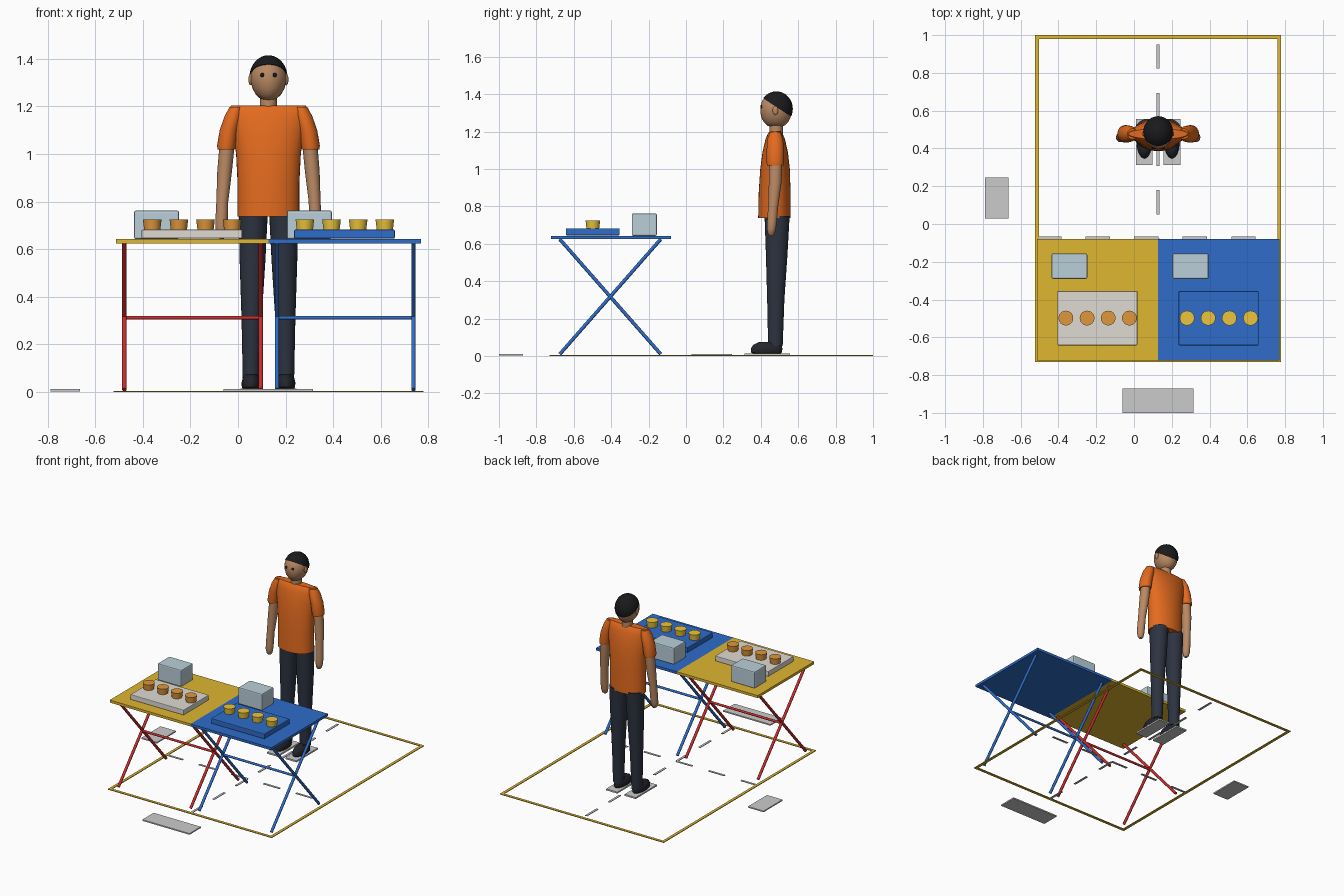
import bpy, bmesh
from math import cos, sin, pi, radians
from mathutils import Vector

if "Cube" in bpy.data.objects:
    bpy.data.objects.remove(bpy.data.objects["Cube"])

mats = {}
def material(name, rgb):
    """Material from display colour 0-255."""
    m = bpy.data.materials.new(name)
    m.diffuse_color = [(c / 255) ** 2.2 for c in rgb] + [1]
    m.use_nodes = True
    m.node_tree.nodes["Principled BSDF"].inputs["Base Color"].default_value = m.diffuse_color
    mats[name] = m

for n, c in dict(yellow=(222, 180, 52), blue=(50, 108, 200), red=(200, 48, 48),
                 orange=(226, 106, 36), skin=(184, 136, 100), dark=(48, 54, 66),
                 hair=(32, 32, 34), shoe=(40, 42, 48), pale_blue=(186, 206, 216),
                 cream=(222, 218, 210), snack=(222, 150, 62), lemon=(236, 196, 62)).items():
    material(n, c)

def finish(name, bm, mat=None, smooth=True, bevel=0):
    bmesh.ops.recalc_face_normals(bm, faces=bm.faces)
    me = bpy.data.meshes.new(name)
    bm.to_mesh(me)
    bm.free()
    ob = bpy.data.objects.new(name, me)
    bpy.context.collection.objects.link(ob)
    if mat:
        me.materials.append(mats[mat])
    if bevel:
        b = ob.modifiers.new("bevel", 'BEVEL')
        b.width, b.segments = bevel, 2
    if smooth:
        bpy.ops.object.select_all(action='DESELECT')
        ob.select_set(True)
        bpy.context.view_layer.objects.active = ob
        bpy.ops.object.shade_smooth_by_angle(angle=radians(40))
    return ob

def box(name, x0, x1, y0, y1, z0, z1, mat=None, bevel=0):
    bm = bmesh.new()
    bmesh.ops.create_cube(bm, size=1)
    for v in bm.verts:
        v.co = ((x0 + x1) / 2 + v.co.x * (x1 - x0), (y0 + y1) / 2 + v.co.y * (y1 - y0),
                (z0 + z1) / 2 + v.co.z * (z1 - z0))
    return finish(name, bm, mat, False, bevel)

def loft(name, rings, mat, n=28):
    """Stack of elliptical rings (cx, cy, z, rx, ry), closed at both ends."""
    bm = bmesh.new()
    loops = [[bm.verts.new((cx + rx * cos(2 * pi * i / n), cy + ry * sin(2 * pi * i / n), z))
              for i in range(n)] for cx, cy, z, rx, ry in rings]
    for a, b in zip(loops, loops[1:]):
        for i in range(n):
            bm.faces.new((a[i], a[(i + 1) % n], b[(i + 1) % n], b[i]))
    bm.faces.new(loops[0])
    bm.faces.new(loops[-1])
    return finish(name, bm, mat)

def rod(name, p, q, r, mat):
    p, q = Vector(p), Vector(q)
    bm = bmesh.new()
    bmesh.ops.create_cone(bm, cap_ends=True, segments=14, radius1=r, radius2=r, depth=(q - p).length)
    rot = (q - p).to_track_quat('Z', 'Y')
    for v in bm.verts:
        v.co = rot @ v.co + (p + q) / 2
    return finish(name, bm, mat)

def ellipsoid(name, c, r, mat, cut=None):
    bm = bmesh.new()
    bmesh.ops.create_uvsphere(bm, u_segments=28, v_segments=18, radius=1)
    for v in bm.verts:
        v.co = [c[i] + v.co[i] * r[i] for i in range(3)]
    if cut:
        bmesh.ops.bisect_plane(bm, geom=bm.verts[:] + bm.edges[:] + bm.faces[:],
                               plane_co=cut[0], plane_no=cut[1], clear_inner=True)
        bmesh.ops.holes_fill(bm, edges=[e for e in bm.edges if e.is_boundary])
    return finish(name, bm, mat)

MX = 0.128                     # shared middle line of tables and figure
X0, X1, Y0, Y1 = -0.523, 0.779, -0.73, 1.0

# Floor outline
W = 0.02
box("floor_border_left", X0, X0 + W, Y0, Y1, 0, 0.005, "yellow")
box("floor_border_right", X1 - W, X1, Y0, Y1, 0, 0.005, "yellow")
box("floor_border_front", X0 + W, X1 - W, Y0, Y0 + W, 0, 0.005, "yellow")
box("floor_border_back", X0 + W, X1 - W, Y1 - W, Y1, 0, 0.005, "yellow")

# Dashed dividing lines
for i in range(7):
    y = -0.72 + 0.257 * i
    box("centre_dash", MX - 0.008, MX + 0.008, y, y + 0.128, 0, 0.004)
for i in range(5):
    x = -0.513 + 0.257 * i
    box("cross_dash", x, x + 0.128, -0.083, -0.067, 0, 0.004)

# Blank dimension plates and foot pads
box("front_size_plate", -0.06, 0.315, -1.0, -0.872, 0.003, 0.012)
box("side_size_plate", -0.788, -0.665, 0.03, 0.245, 0.003, 0.012)
for s in (-1, 1):
    box("foot_pad", MX + s * 0.073 - 0.044, MX + s * 0.073 + 0.044, 0.313, 0.556, 0.003, 0.014)

# Folding tables with trays, cups and containers
def table(x0, top, leg, tray, cup):
    x1 = x0 + 0.6415
    box("table_top", x0, x1, -0.722, -0.08, 0.625, 0.643, top)
    for x in (x0 + 0.036, x1 - 0.032):
        rod("crossed_leg", (x, -0.675, 0.01), (x, -0.135, 0.625), 0.0095, leg)
        rod("crossed_leg", (x, -0.135, 0.01), (x, -0.675, 0.625), 0.0095, leg)
    rod("leg_crossbar", (x0 + 0.036, -0.405, 0.312), (x1 - 0.032, -0.405, 0.312), 0.008, leg)
    box("tray", x0 + 0.108, x0 + 0.531, -0.642, -0.355, 0.645, 0.682, tray, 0.004)
    for i in range(4):
        x = x0 + 0.153 + 0.112 * i
        loft("cup", [(x, -0.498, 0.682, 0.034, 0.034), (x, -0.498, 0.724, 0.039, 0.039)], cup, 24)
    box("container", x0 + 0.077, x0 + 0.266, -0.29, -0.156, 0.643, 0.762, "pale_blue", 0.007)

table(-0.5135, "yellow", "red", "cream", "snack")
table(MX, "blue", "blue", "blue", "lemon")

# Torso, neck and head
loft("shirt", [(MX, 0.473, 0.737, 0.130, 0.087), (MX, 0.474, 0.88, 0.130, 0.085),
               (MX, 0.476, 1.0, 0.136, 0.079), (MX, 0.477, 1.09, 0.148, 0.068),
               (MX, 0.477, 1.16, 0.16, 0.052), (MX, 0.477, 1.193, 0.165, 0.038),
               (MX, 0.477, 1.203, 0.157, 0.028)], "orange", 36)
loft("neck", [(MX, 0.482, 1.17, 0.036, 0.036), (MX, 0.482, 1.26, 0.035, 0.035)], "skin")
HY = 0.481
loft("head", [(MX, HY, 1.226, 0.018, 0.03), (MX, HY, 1.232, 0.034, 0.046),
              (MX, HY, 1.25, 0.053, 0.065), (MX, HY, 1.275, 0.067, 0.078),
              (MX, HY, 1.305, 0.075, 0.084), (MX, HY, 1.335, 0.075, 0.084),
              (MX, HY, 1.365, 0.066, 0.074), (MX, HY, 1.388, 0.048, 0.055),
              (MX, HY, 1.402, 0.025, 0.03)], "skin")
ellipsoid("hair_cap", (MX, HY + 0.002, 1.322), (0.08, 0.088, 0.093), "hair",
          ((MX, 0.408, 1.381), (0, 0.55, 0.84)))

# Mirrored body parts
for s in (-1, 1):
    ellipsoid("eye", (MX + s * 0.026, 0.403, 1.332), (0.009, 0.006, 0.009), "hair")
    ellipsoid("ear", (MX + s * 0.075, 0.478, 1.313), (0.009, 0.015, 0.024), "skin")
    loft("sleeve", [(MX + s * 0.177, 0.477, 1.02, 0.037, 0.044),
                    (MX + s * 0.176, 0.477, 1.035, 0.040, 0.046),
                    (MX + s * 0.166, 0.477, 1.10, 0.039, 0.046),
                    (MX + s * 0.148, 0.477, 1.16, 0.036, 0.042),
                    (MX + s * 0.135, 0.477, 1.198, 0.028, 0.028)], "orange")
    loft("arm", [(MX + s * 0.196, 0.455, 0.643, 0.009, 0.009),
                 (MX + s * 0.197, 0.456, 0.652, 0.018, 0.018),
                 (MX + s * 0.198, 0.457, 0.68, 0.025, 0.024),
                 (MX + s * 0.197, 0.460, 0.72, 0.026, 0.026),
                 (MX + s * 0.194, 0.466, 0.80, 0.025, 0.027),
                 (MX + s * 0.184, 0.477, 0.93, 0.031, 0.034),
                 (MX + s * 0.172, 0.480, 1.06, 0.032, 0.036)], "skin")
    loft("trouser_leg", [(MX + s * 0.073, 0.478, 0.055, 0.035, 0.039),
                         (MX + s * 0.071, 0.480, 0.30, 0.042, 0.046),
                         (MX + s * 0.067, 0.485, 0.55, 0.054, 0.058),
                         (MX + s * 0.064, 0.487, 0.75, 0.061, 0.067)], "dark")
    fx = MX + s * 0.073
    loft("shoe", [(fx, 0.432, 0.014, 0.034, 0.076), (fx, 0.431, 0.02, 0.039, 0.083),
                  (fx, 0.431, 0.04, 0.040, 0.084), (fx, 0.435, 0.06, 0.035, 0.076),
                  (fx, 0.445, 0.075, 0.022, 0.055)], "shoe")
